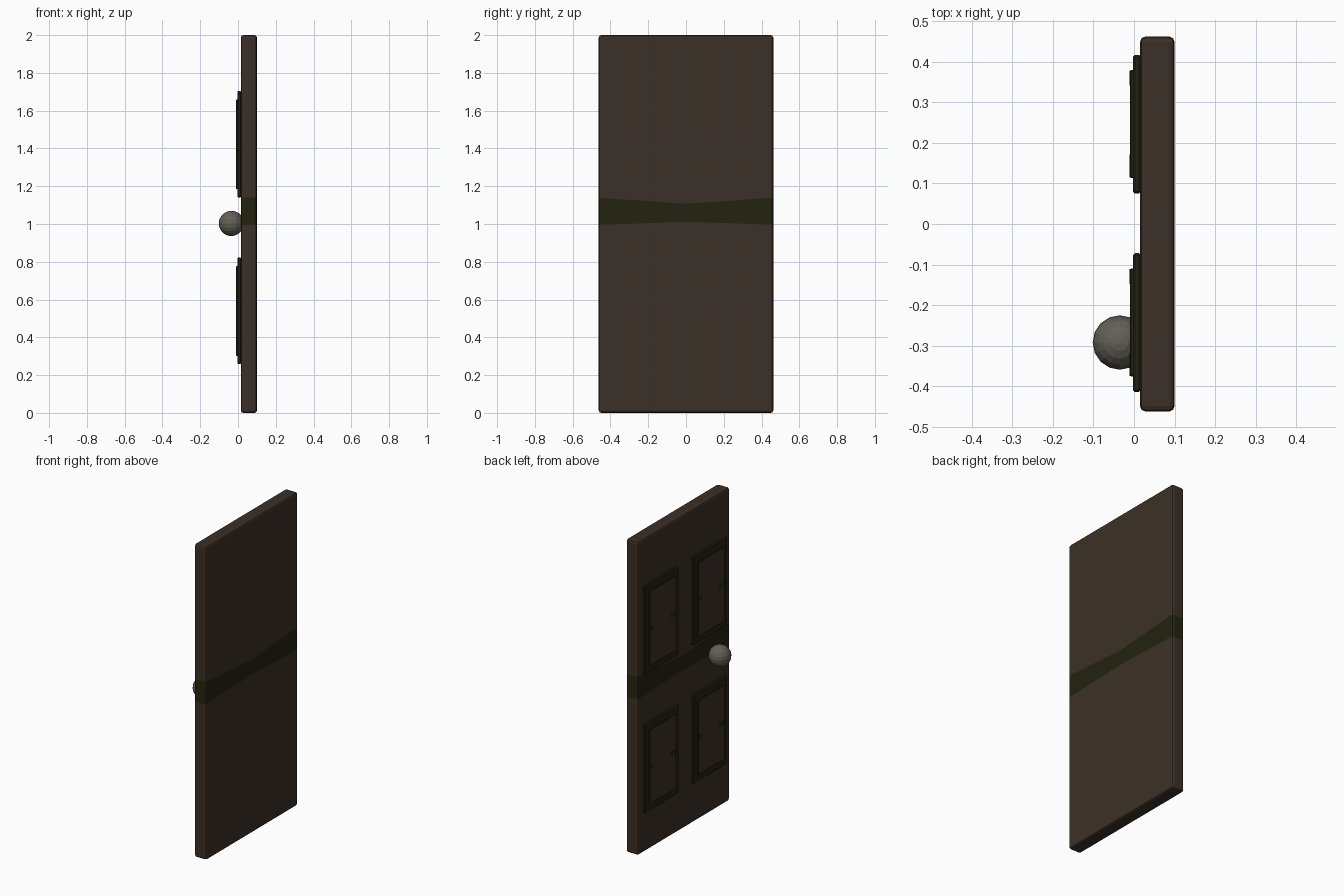
import bpy, bmesh
from mathutils import Vector

if "Cube" in bpy.data.objects:
    bpy.data.objects.remove(bpy.data.objects["Cube"])


def material(name, rgb):
    m = bpy.data.materials.new(name)
    m.diffuse_color = (*rgb, 1)
    m.use_nodes = True
    m.node_tree.nodes["Principled BSDF"].inputs["Base Color"].default_value = m.diffuse_color
    return m


BROWN = material("dark brown wood", (0.044, 0.030, 0.020))
OLIVE = material("dark olive trim", (0.017, 0.017, 0.005))
GREY = material("knob grey", (0.125, 0.115, 0.095))


def finish(bm, name, mats):
    me = bpy.data.meshes.new(name)
    bm.to_mesh(me)
    bm.free()
    for m in mats:
        me.materials.append(m)
    ob = bpy.data.objects.new(name, me)
    bpy.context.collection.objects.link(ob)
    return ob


def box(lo, hi, bevel=0.0, segments=1):
    bm = bmesh.new()
    bmesh.ops.create_cube(bm, size=1)
    for v in bm.verts:
        v.co = Vector([(a + b) / 2 + c * (b - a) for a, b, c in zip(lo, hi, v.co)])
    if bevel:
        bmesh.ops.bevel(bm, geom=bm.edges[:], offset=bevel, segments=segments,
                        profile=0.5, affect='EDGES')
    return bm


# Door slab with a painted band that widens towards both edges
TOP, TOP_SLOPE = 1.107, 0.070
BOT, BOT_SLOPE = 1.012, -0.035
bm = box((0.015, -0.462, 0), (0.10, 0.462, 2), 0.013, 2)
bmesh.ops.bisect_plane(bm, geom=bm.verts[:] + bm.edges[:] + bm.faces[:],
                       plane_co=(0, 0, 0), plane_no=(0, 1, 0))
for z, slope in ((TOP, TOP_SLOPE), (BOT, BOT_SLOPE)):
    for side in (-1, 1):
        faces = [f for f in bm.faces if f.calc_center_median().y * side > 0]
        edges = {e for f in faces for e in f.edges}
        verts = {v for f in faces for v in f.verts}
        bmesh.ops.bisect_plane(bm, geom=list(verts) + list(edges) + faces,
                               plane_co=(0, 0, z), plane_no=(0, -slope * side, 1))
for f in bm.faces:
    c = f.calc_center_median()
    inside = BOT + BOT_SLOPE * abs(c.y) < c.z < TOP + TOP_SLOPE * abs(c.y)
    f.material_index = 1 if inside else 0
finish(bm, "door_slab", [BROWN, OLIVE])

# Four raised panels: trim frame, raised field and two small dark marks each
for row, zc in (("lower", 0.54), ("upper", 1.422)):
    for col, yc in (("left", 0.246), ("right", -0.243)):
        tag = f"{row}_{col}"
        finish(box((-0.003, yc - 0.171, zc - 0.282), (0.017, yc + 0.171, zc + 0.282),
                   0.005), "panel_trim_" + tag, [OLIVE])
        bm = box((-0.010, yc - 0.133, zc - 0.238), (0.0, yc + 0.133, zc + 0.238), 0.003)
        bm.normal_update()
        for f in bm.faces:
            f.material_index = 0 if f.normal.x < -0.9 else 1
        finish(bm, "panel_field_" + tag, [BROWN, OLIVE])
        for mark, a, b in (("near", -0.132, -0.075), ("far", 0.095, 0.132)):
            finish(box((-0.0107, yc + a, zc - 0.015), (-0.009, yc + b, zc + 0.015)),
                   f"panel_mark_{mark}_{tag}", [OLIVE])

# Round faceted knob
bm = bmesh.new()
bmesh.ops.create_uvsphere(bm, u_segments=16, v_segments=10, radius=0.067)
bmesh.ops.translate(bm, verts=bm.verts[:], vec=(-0.035, -0.292, 1.003))
finish(bm, "door_knob", [GREY])
